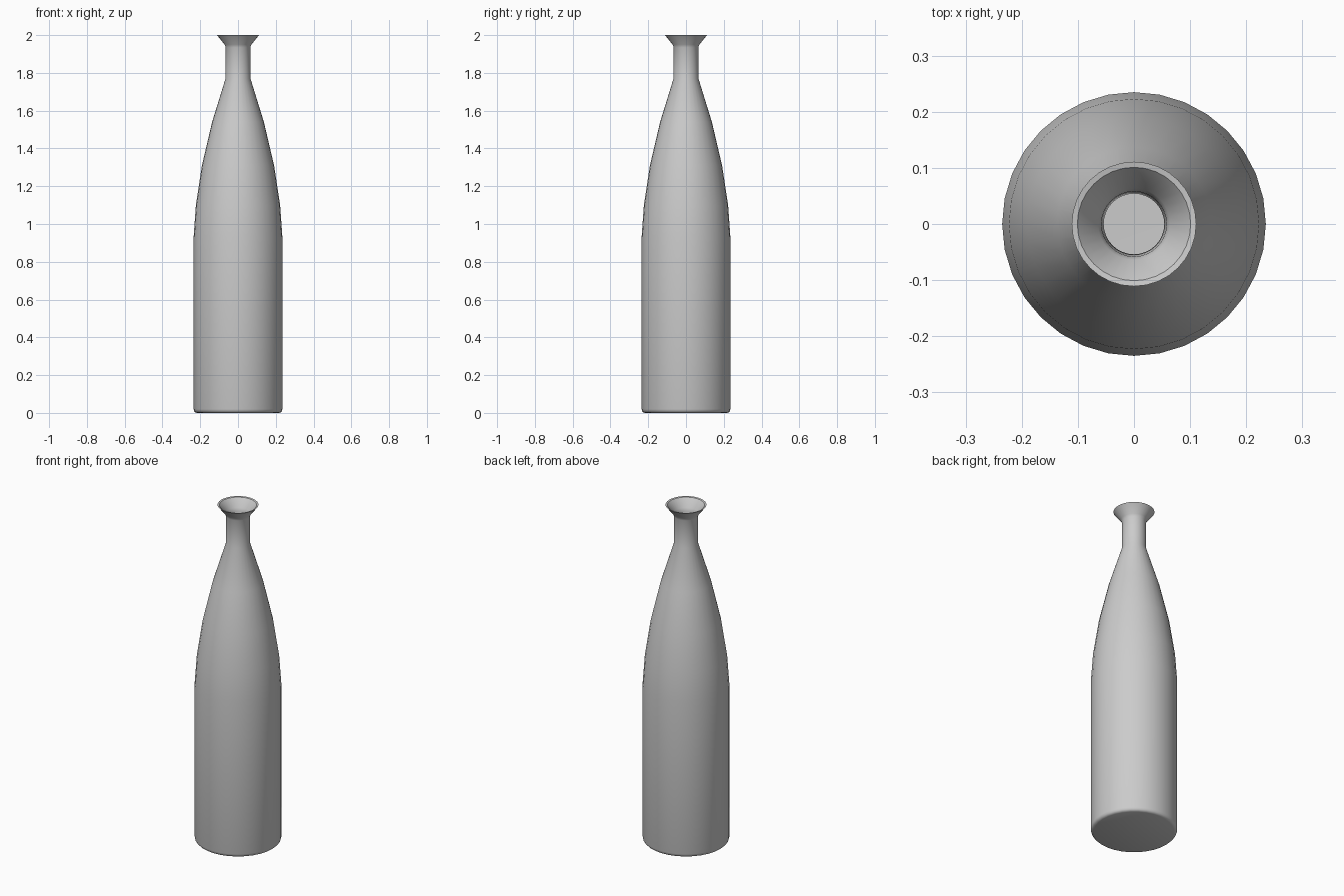
import bpy, bmesh, math

if "Cube" in bpy.data.objects:
    bpy.data.objects.remove(bpy.data.objects["Cube"])

SIDES = 32

# Outer wall, from base centre up to the lip (radius, height)
outer = [(0.0, 0.0), (0.218, 0.0), (0.226, 0.003), (0.232, 0.009), (0.235, 0.02),
         (0.235, 0.93), (0.223, 1.10), (0.191, 1.31), (0.137, 1.54), (0.066, 1.77),
         (0.065, 1.935), (0.071, 1.95), (0.111, 2.0)]
# Inner wall, from the lip down to the inside floor
inner = [(0.101, 1.998), (0.064, 1.952), (0.058, 1.935), (0.054, 1.77), (0.125, 1.54),
         (0.179, 1.31), (0.211, 1.10), (0.223, 0.93), (0.223, 0.02), (0.0, 0.015)]


def lathe(name, profile):
    bm = bmesh.new()
    verts = [bm.verts.new((r, 0, z)) for r, z in profile]
    edges = [bm.edges.new(pair) for pair in zip(verts, verts[1:])]
    bmesh.ops.spin(bm, geom=verts + edges, cent=(0, 0, 0), axis=(0, 0, 1),
                   angle=2 * math.pi, steps=SIDES, use_merge=True)
    bmesh.ops.remove_doubles(bm, verts=bm.verts, dist=1e-5)
    bmesh.ops.recalc_face_normals(bm, faces=bm.faces)
    mesh = bpy.data.meshes.new(name)
    bm.to_mesh(mesh)
    bm.free()
    obj = bpy.data.objects.new(name, mesh)
    bpy.context.collection.objects.link(obj)
    return obj


# Hollow bottle with flared lip
bottle = lathe("bottle", outer + inner)
bpy.context.view_layer.objects.active = bottle
bottle.select_set(True)
bpy.ops.object.shade_smooth_by_angle(angle=math.radians(35))
